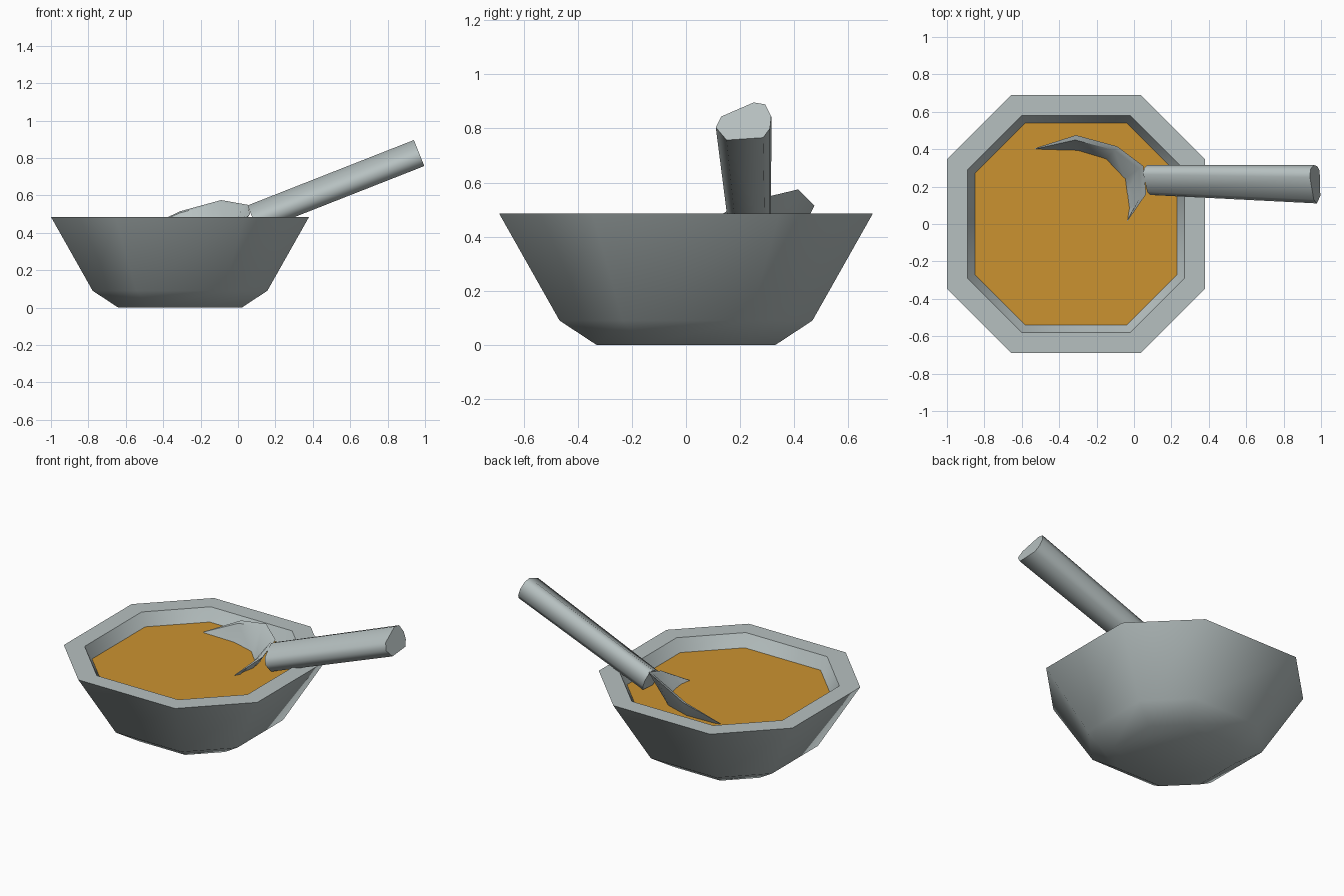
import bpy, bmesh, math
from mathutils import Vector

if "Cube" in bpy.data.objects:
    bpy.data.objects.remove(bpy.data.objects["Cube"])


def material(name, rgb):
    m = bpy.data.materials.new(name)
    m.diffuse_color = (*rgb, 1)
    m.use_nodes = True
    m.node_tree.nodes["Principled BSDF"].inputs["Base Color"].default_value = m.diffuse_color
    return m


metal = material("grey_metal", (0.47, 0.53, 0.53))
broth = material("orange_soup", (0.60, 0.29, 0.03))


def loft(name, rings, mat, closed=True, caps=True, smooth=60):
    """Skin consecutive rings of points; optionally cap both ends."""
    bm = bmesh.new()
    loops = [[bm.verts.new(p) for p in ring] for ring in rings]
    n = len(rings[0])
    for a, b in zip(loops, loops[1:]):
        for i in range(n if closed else n - 1):
            j = (i + 1) % n
            bm.faces.new((a[i], a[j], b[j], b[i]))
    if caps:
        bm.faces.new(loops[0][::-1])
        bm.faces.new(loops[-1])
    bmesh.ops.recalc_face_normals(bm, faces=bm.faces)
    me = bpy.data.meshes.new(name)
    bm.to_mesh(me)
    bm.free()
    me.materials.append(mat)
    ob = bpy.data.objects.new(name, me)
    bpy.context.collection.objects.link(ob)
    bpy.context.view_layer.objects.active = ob
    ob.select_set(True)
    bpy.ops.object.shade_smooth_by_angle(angle=math.radians(smooth))
    ob.select_set(False)
    return ob


def octagon(a, z, cx=-0.31):
    """Octagon whose flat sides are exactly as wide as their distance from the centre."""
    h = a / 2
    pts = [(a, -h), (a, h), (h, a), (-h, a), (-a, h), (-a, -h), (-h, -a), (h, -a)]
    return [(cx + x, y, z) for x, y in pts]


# Bowl: outside, flat rim, then inside down to its floor
profile = [(0.33, 0), (0.467, 0.09), (0.69, 0.485), (0.58, 0.485), (0.54, 0.405), (0.36, 0.08)]
loft("bowl", [octagon(a, z) for a, z in profile], metal)

# Soup surface
soup_me = bpy.data.meshes.new("soup")
soup_me.from_pydata(octagon(0.541, 0.407), [], [tuple(range(8))])
soup_me.materials.append(broth)
bpy.context.collection.objects.link(bpy.data.objects.new("soup", soup_me))

# Spoon handle: uneven octagonal section, tilted square to its axis
section = [(.11, .804), (.13, .844), (.25, .896), (.293, .889),
           (.315, .844), (.31, .80), (.285, .766), (.15, .757)]
end = [(0.967 - 0.40 * (z - 0.83), y, z) for y, z in section]
base = [(x - 0.89, 0.155 + (y - 0.11) * 0.78, z - 0.35) for x, y, z in end]
loft("spoon_handle", [base, end], metal)

# Spoon scoop: raised lip sloping inward down into the soup
lip = [Vector(p) for p in [(-.53, .405, .41), (-.31, .475, .515), (-.09, .415, .575),
                           (.05, .31, .55), (.065, .16, .50), (-.035, .015, .41)]]
foot = [Vector(p) for p in [(-.52, .40, .39), (-.30, .39, .40), (-.15, .345, .40),
                            (-.05, .24, .40), (-.04, .16, .40), (-.032, .03, .39)]]
centre = Vector((-0.38, 0.05, 0.35))
rings = []
for k, (t, f) in enumerate(zip(lip, foot)):
    w = 0.004 if k in (0, 5) else 0.028
    d = (centre - t).normalized() * w
    out = Vector((-d.x, -d.y, 0))
    deep = f + (f - t) * 0.3
    rings.append([t, t + d, f, deep, deep + out, f + out])
loft("spoon_scoop", rings, metal, smooth=40)
